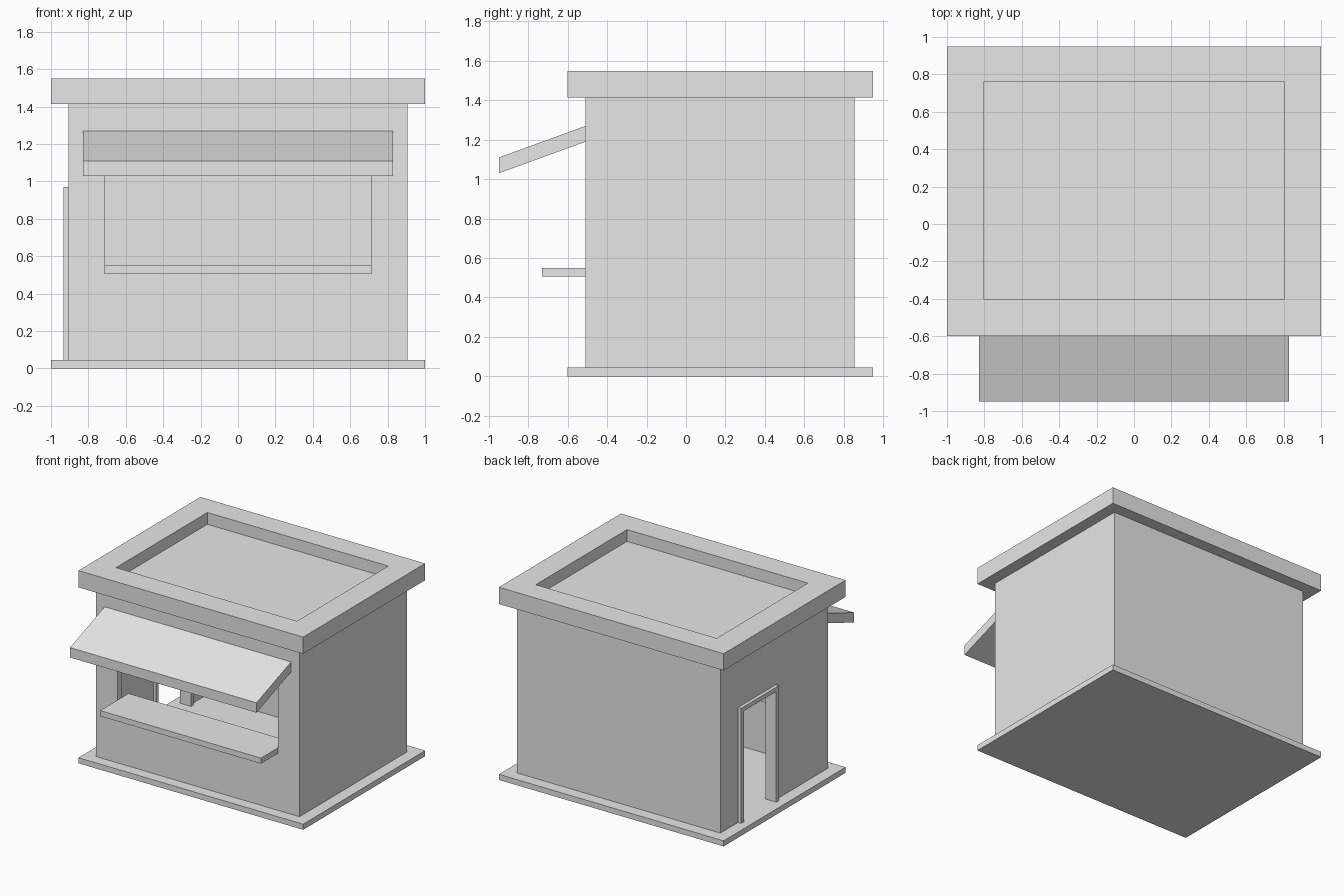
import bpy
import bmesh

cube = bpy.data.objects.get("Cube")
if cube:
    bpy.data.objects.remove(cube, do_unlink=True)

plaster = bpy.data.materials.new("plain_grey")
plaster.use_nodes = True
GREY = (0.8, 0.8, 0.8, 1)
plaster.diffuse_color = GREY
plaster.node_tree.nodes["Principled BSDF"].inputs["Base Color"].default_value = GREY


def prism(name, outline, axis, start, end):
    """Extrude a closed 2D outline along x (outline is y, z)."""
    bm = bmesh.new()
    place = {"x": lambda a, b: (start, a, b), "z": lambda a, b: (a, b, start)}[axis]
    face = bm.faces.new([bm.verts.new(place(a, b)) for a, b in outline])
    moved = bmesh.ops.extrude_face_region(bm, geom=[face])["geom"]
    shift = (end - start, 0, 0) if axis == "x" else (0, 0, end - start)
    bmesh.ops.translate(bm, vec=shift, verts=[v for v in moved if isinstance(v, bmesh.types.BMVert)])
    bmesh.ops.recalc_face_normals(bm, faces=bm.faces)
    mesh = bpy.data.meshes.new(name)
    bm.to_mesh(mesh)
    bm.free()
    mesh.materials.append(plaster)
    obj = bpy.data.objects.new(name, mesh)
    bpy.context.collection.objects.link(obj)
    return obj


def box(name, x, y, z):
    outline = [(x[0], y[0]), (x[1], y[0]), (x[1], y[1]), (x[0], y[1])]
    return prism(name, outline, "z", *z)


def cut(target, x, y, z):
    """Subtract a box from the target and discard the cutter."""
    cutter = box("cutter", x, y, z)
    cutter.hide_render = True
    mod = target.modifiers.new("opening", "BOOLEAN")
    mod.operation = "DIFFERENCE"
    mod.solver = "EXACT"
    mod.object = cutter
    bpy.context.view_layer.objects.active = target
    bpy.ops.object.modifier_apply(modifier=mod.name)
    bpy.data.objects.remove(cutter, do_unlink=True)


FLOOR, EAVES = 0.045, 1.415
FRONT, BACK, SIDE, WALL = -0.51, 0.855, 0.905, 0.05
WINDOW = 0.715
DOOR_NEAR, DOOR_FAR, DOOR_TOP, JAMB = 0.15, 0.63, 0.97, 0.035

# Ground slab
box("base_slab", (-1, 1), (-0.6, 0.95), (0, FLOOR))

# Hollow walls with a serving window and a side doorway
walls = box("walls", (-SIDE, SIDE), (FRONT, BACK), (FLOOR, EAVES))
cut(walls, (WALL - SIDE, SIDE - WALL), (FRONT + WALL, BACK - WALL), (-0.1, 1.6))
cut(walls, (-WINDOW, WINDOW), (FRONT - 0.1, FRONT + 0.1), (0.505, 1.16))
cut(walls, (-SIDE - 0.1, -SIDE + 0.1), (DOOR_NEAR, DOOR_FAR), (-0.1, DOOR_TOP))

# Flat roof with a sunken centre
roof = box("roof", (-1, 1), (-0.6, 0.95), (EAVES, 1.55))
cut(roof, (-0.805, 0.805), (-0.4, 0.76), (1.455, 1.7))

# Serving counter through the window
box("counter", (-WINDOW, WINDOW), (-0.73, -0.37), (0.505, 0.55))

# Sloping awning
prism("awning", [(FRONT, 1.27), (-0.95, 1.11), (-0.95, 1.03), (FRONT, 1.19)], "x", -0.83, 0.83)

# Door frame lining the doorway
near, far, head = DOOR_NEAR + JAMB, DOOR_FAR - JAMB, DOOR_TOP - JAMB
prism("door_frame", [
    (DOOR_NEAR, FLOOR), (DOOR_NEAR, DOOR_TOP), (DOOR_FAR, DOOR_TOP), (DOOR_FAR, FLOOR),
    (far, FLOOR), (far, head), (near, head), (near, FLOOR),
], "x", -0.932, -0.835)
